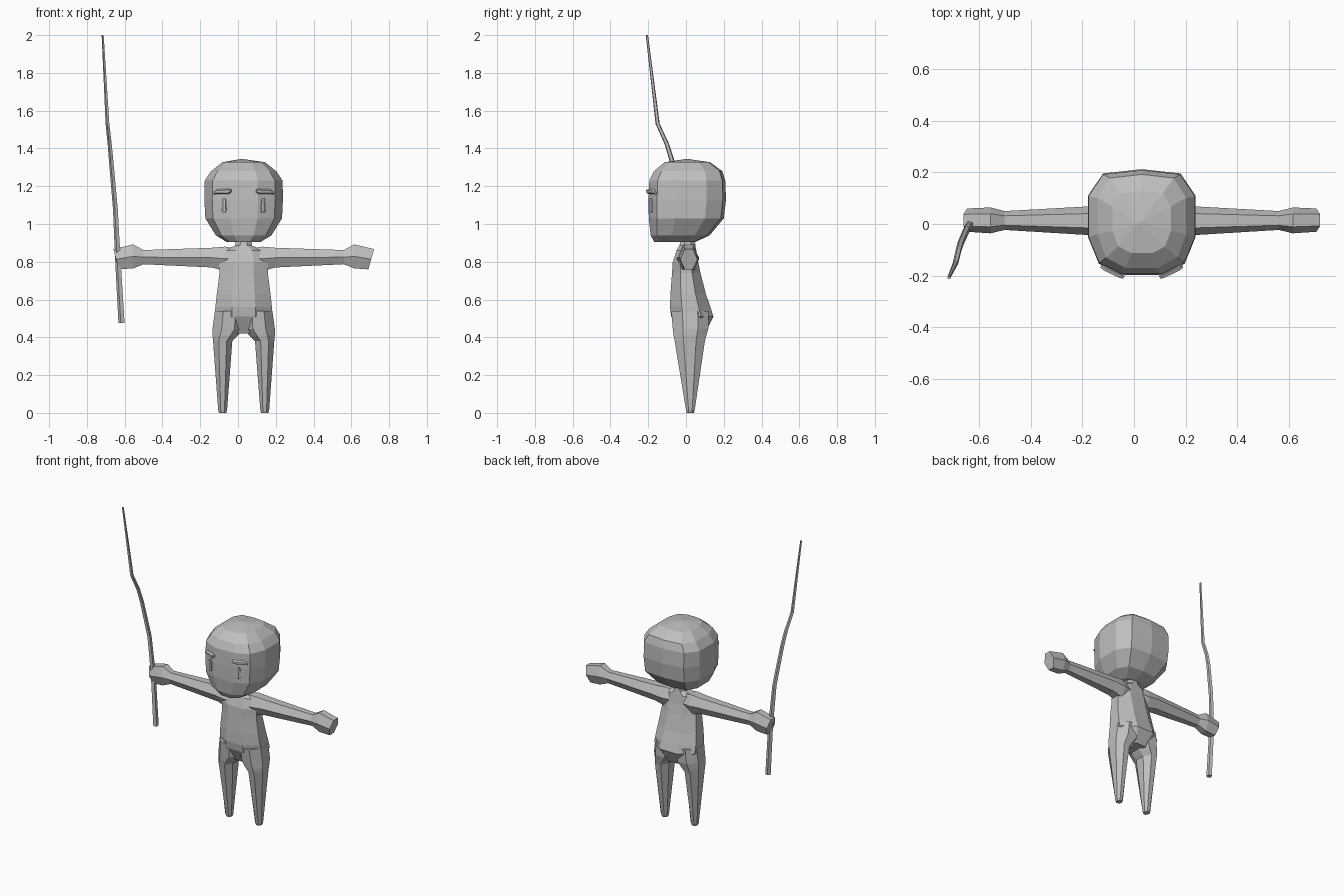
import bpy, bmesh, math
from mathutils import Matrix

if "Cube" in bpy.data.objects:
    bpy.data.objects.remove(bpy.data.objects["Cube"])

CX = 0.03  # symmetry line of the figure

grey = bpy.data.materials.new("plain grey")
grey.diffuse_color = (0.52, 0.52, 0.52, 1)
grey.use_nodes = True
grey.node_tree.nodes["Principled BSDF"].inputs["Base Color"].default_value = grey.diffuse_color


def ngon(n, turn=0.5):
    """Unit polygon stretched so it touches -1 and 1 on both axes."""
    p = [(math.cos((i + turn) * math.tau / n), math.sin((i + turn) * math.tau / n)) for i in range(n)]
    mx, my = max(abs(a) for a, b in p), max(abs(b) for a, b in p)
    return [(a / mx, b / my) for a, b in p]


def loft(name, rings, section, axis="z", mirror=False, matrix=None, x=CX, tip=None):
    """Skin rings (t, a0, a1, b0, b1); a, b are x, y along z or y, z along x."""
    bm = bmesh.new()
    loops = []
    for t, a0, a1, b0, b1 in rings:
        loop = []
        for u, v in section:
            a = (a0 + a1) / 2 + u * (a1 - a0) / 2
            b = (b0 + b1) / 2 + v * (b1 - b0) / 2
            loop.append(bm.verts.new((a, b, t) if axis == "z" else (t, a, b)))
        loops.append(loop)
    n = len(section)
    for lo, hi in zip(loops, loops[1:]):
        for i in range(n):
            j = (i + 1) % n
            bm.faces.new((lo[i], lo[j], hi[j], hi[i]))
    bm.faces.new(loops[0])
    if tip:
        apex = bm.verts.new(tip)
        for i in range(n):
            bm.faces.new((loops[-1][i], loops[-1][(i + 1) % n], apex))
    else:
        bm.faces.new(loops[-1])
    if matrix:
        bm.transform(matrix)
    bmesh.ops.recalc_face_normals(bm, faces=bm.faces)
    me = bpy.data.meshes.new(name)
    bm.to_mesh(me)
    bm.free()
    me.materials.append(grey)
    ob = bpy.data.objects.new(name, me)
    bpy.context.collection.objects.link(ob)
    ob.location.x = x
    if mirror:
        m = ob.modifiers.new("mirror", "MIRROR")
        m.use_clip = False
        m.use_mirror_merge = False
    return ob


# Head: rounded block with a broad, slightly angled face
half = [(0.36, -1), (0.8, -0.78), (1, -0.28), (1, 0.5), (0.72, 0.92)]
head_section = half + [(0, 1)] + [(-a, b) for a, b in reversed(half)]
head_rings = [(z, -w, w, f, b) for z, w, f, b in (
    (0.905, 0.09, -0.168, 0.05), (0.94, 0.147, -0.187, 0.125),
    (1.03, 0.203, -0.197, 0.2), (1.13, 0.208, -0.198, 0.212),
    (1.23, 0.206, -0.194, 0.208), (1.28, 0.172, -0.17, 0.192),
    (1.327, 0.113, -0.113, 0.128))]
loft("head", head_rings, head_section, tip=(-0.01, 0.005, 1.345))

# Torso with neck, and a seat that swells backwards
torso_rings = [(z, -w, w, f, b) for z, w, f, b in (
    (0.42, 0.08, -0.03, 0.1), (0.51, 0.152, -0.078, 0.145),
    (0.56, 0.15, -0.085, 0.13), (0.63, 0.142, -0.082, 0.105),
    (0.74, 0.128, -0.074, 0.077), (0.8, 0.13, -0.07, 0.064),
    (0.86, 0.11, -0.05, 0.055), (0.885, 0.045, -0.035, 0.05),
    (0.94, 0.036, -0.02, 0.045))]
loft("torso", torso_rings, ngon(8))

# Tapered legs joined at the crotch
leg_rings = [
    (0, 0.092, 0.13, 0.004, 0.042), (0.015, 0.088, 0.135, 0, 0.046),
    (0.38, 0.06, 0.162, -0.06, 0.1), (0.41, 0.03, 0.165, -0.066, 0.108),
    (0.445, 0, 0.165, -0.07, 0.118), (0.54, 0, 0.152, -0.078, 0.12)]
loft("legs", leg_rings, ngon(8), mirror=True)

# Outstretched arms ending in flared fists
arm_rings = [
    (0, -0.045, 0.055, 0.77, 0.865), (0.1, -0.05, 0.07, 0.752, 0.88),
    (0.17, -0.045, 0.07, 0.77, 0.874), (0.53, -0.023, 0.05, 0.787, 0.862),
    (0.585, -0.036, 0.064, 0.765, 0.892), (0.675, -0.03, 0.06, 0.76, 0.867)]
arms = loft("arms_and_hands", arm_rings, ngon(6, 0), axis="x", mirror=True)
for v in arms.data.vertices:
    if v.co.x > 0.65:  # slanted knuckles
        v.co.x += (v.co.z - 0.813) * 0.28

# Eyes and brows lie against the angled face
yaw = Matrix.Rotation(math.radians(25), 4, "Z")
eye_rings = [(z, -w, w, -0.011, 0.011) for z, w in (
    (-0.038, 0.008), (-0.03, 0.013), (0.025, 0.011), (0.036, 0.007))]
loft("eyes", eye_rings, ngon(6), mirror=True,
     matrix=Matrix.Translation((0.104, -0.185, 1.1)) @ yaw)
brow_rings = [
    (-0.049, -0.009, 0.009, -0.004, 0.014), (-0.037, -0.013, 0.013, -0.012, 0.016),
    (0.03, -0.013, 0.013, -0.012, 0.014), (0.05, -0.008, 0.008, -0.013, 0.0)]
loft("brows", brow_rings, ngon(6), axis="x", mirror=True,
     matrix=Matrix.Translation((0.112, -0.182, 1.17)) @ yaw)

# Long bent stick held in one hand
stick_path = [
    (0.475, -0.615, 0.0, 0.018), (0.82, -0.635, 0.0, 0.016),
    (1.08, -0.648, -0.022, 0.014), (1.33, -0.67, -0.073, 0.013),
    (1.42, -0.678, -0.1, 0.012), (1.53, -0.69, -0.15, 0.011),
    (2.0, -0.716, -0.207, 0.006)]
loft("stick", [(z, x - r, x + r, y - r, y + r) for z, x, y, r in stick_path], ngon(5), x=0)
